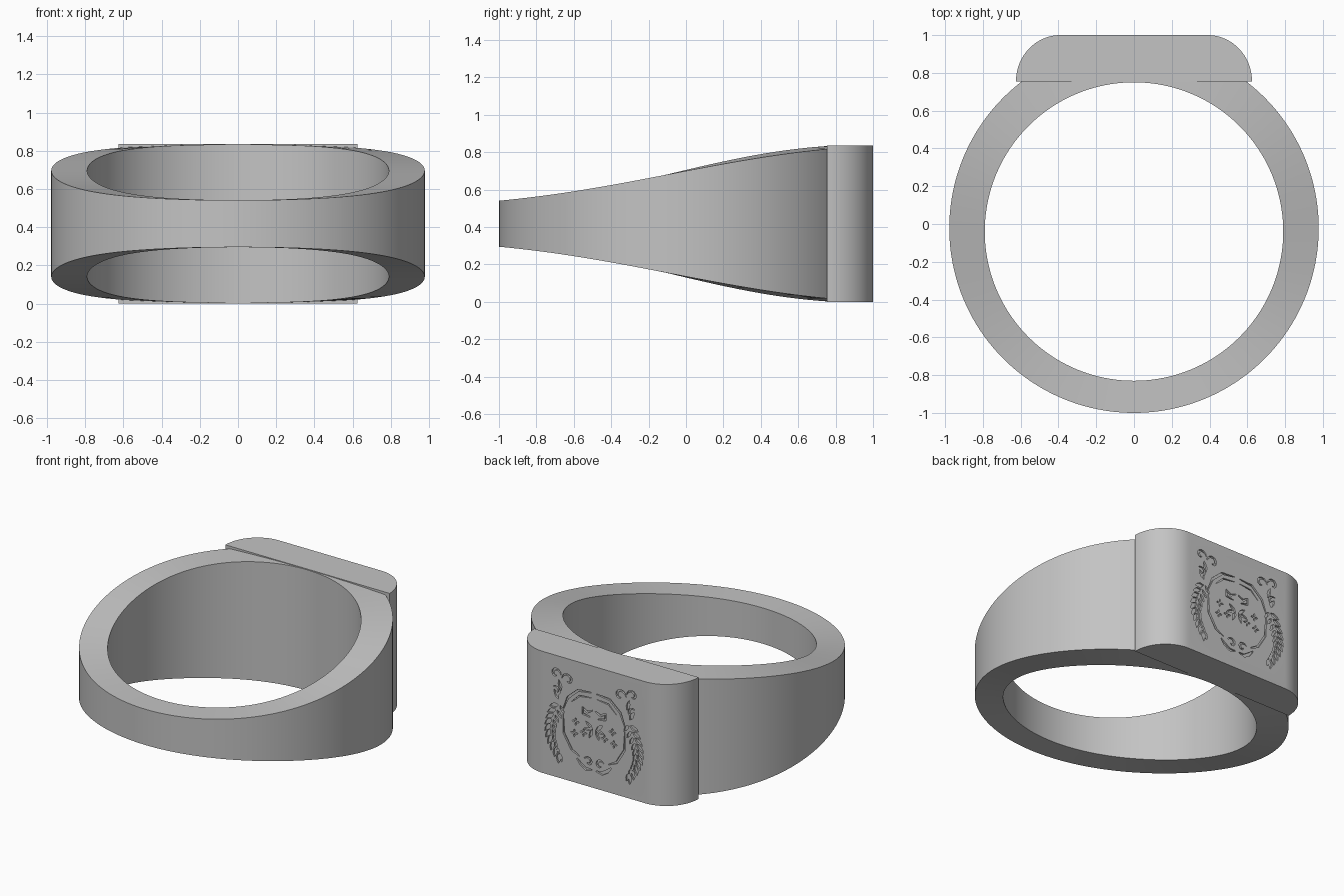
import bpy, bmesh
from math import sin, cos, pi, radians

cube = bpy.data.objects.get("Cube")
if cube:
    bpy.data.objects.remove(cube, do_unlink=True)

MID = 0.418    # mid height of the ring
FACE_Y = 1.0   # flat face of the signet plate

metal = bpy.data.materials.new("grey metal")
metal.use_nodes = True
GREY = (0.55, 0.55, 0.55, 1)
metal.diffuse_color = GREY
metal.node_tree.nodes["Principled BSDF"].inputs["Base Color"].default_value = GREY


def finish(bm, name):
    bmesh.ops.recalc_face_normals(bm, faces=bm.faces)
    mesh = bpy.data.meshes.new(name)
    bm.to_mesh(mesh)
    bm.free()
    mesh.materials.append(metal)
    obj = bpy.data.objects.new(name, mesh)
    bpy.context.collection.objects.link(obj)
    return obj


def smooth(obj):
    bpy.ops.object.select_all(action="DESELECT")
    obj.select_set(True)
    bpy.context.view_layer.objects.active = obj
    bpy.ops.object.shade_smooth_by_angle(angle=radians(30))


# Band: round hoop that grows taller toward the plate
def half_height(s):
    return 0.269 + 0.073 * (s + sin(s * pi / 2)) + 0.009 * (1 - s * s)


bm = bmesh.new()
N = 160
sections = []
for i in range(N):
    a = 2 * pi * i / N
    h = half_height(sin(a))
    sections.append([bm.verts.new((r * cos(a), c + r * sin(a), MID + z))
                     for r, c, z in ((0.79, -0.04, -h), (0.978, -0.022, -h),
                                     (0.978, -0.022, h), (0.79, -0.04, h))])
for i in range(N):
    p, q = sections[i], sections[(i + 1) % N]
    for k in range(4):
        m = (k + 1) % 4
        bm.faces.new((p[k], p[m], q[m], q[k]))
smooth(finish(bm, "band"))

# Signet plate: block with two rounded outer corners
bm = bmesh.new()
arc = [(0.39 + 0.235 * cos(t), 0.755 + 0.245 * sin(t))
       for t in (pi / 2 * i / 20 for i in range(21))]
outline = arc + [(-x, y) for x, y in reversed(arc)]
base = bm.faces.new([bm.verts.new((x, y, 0)) for x, y in outline])
top = bmesh.ops.extrude_face_region(bm, geom=[base])["geom"]
bmesh.ops.translate(bm, vec=(0, 0, 2 * MID),
                    verts=[v for v in top if isinstance(v, bmesh.types.BMVert)])
plate = finish(bm, "signet_plate")

# Engraving: shallow prisms cut out of the flat face
cut = bmesh.new()


def prism(points):
    lo = [cut.verts.new((x, FACE_Y - 0.012, z)) for x, z in points]
    hi = [cut.verts.new((x, FACE_Y + 0.02, z)) for x, z in points]
    cut.faces.new(lo)
    cut.faces.new(hi[::-1])
    for i in range(len(lo)):
        j = (i + 1) % len(lo)
        cut.faces.new((lo[i], hi[i], hi[j], lo[j]))


def stroke(points, width):
    """Tapered ribbon along a path, with its mirror image."""
    left, right = [], []
    last = len(points) - 1
    for i, (x, z) in enumerate(points):
        (x0, z0), (x1, z1) = points[max(i - 1, 0)], points[min(i + 1, last)]
        dx, dz = x1 - x0, z1 - z0
        w = width * (0.3 + 0.7 * sin(pi * i / last)) / (dx * dx + dz * dz) ** 0.5 / 2
        left.append((x - dz * w, z + dx * w))
        right.append((x + dz * w, z - dx * w))
    loop = left + right[::-1]
    prism(loop)
    prism([(-x, z) for x, z in loop])


def leaf(x, z, angle, length, width):
    pts = [(0, 0), (0.35, 0.5), (0.7, 0.4), (1, 0), (0.6, -0.4), (0.3, -0.4)]
    ca, sa = cos(angle), sin(angle)
    loop = [(x + u * length * ca - v * width * sa,
             z + u * length * sa + v * width * ca) for u, v in pts]
    prism(loop)
    prism([(-p, q) for p, q in loop])


def curl(x, z, radius, start, turn):
    stroke([(x + radius * (1 - 0.07 * i) * cos(start + turn * i / 10),
             z + radius * (1 - 0.07 * i) * sin(start + turn * i / 10))
            for i in range(11)], 0.016)


# Shield border, broken at top and bottom
stroke([(0.02, 0.65), (0.12, 0.64), (0.2, 0.57), (0.24, 0.47)], 0.016)
stroke([(0.235, 0.45), (0.23, 0.32), (0.17, 0.22), (0.11, 0.19)], 0.016)
stroke([(0.02, 0.615), (0.11, 0.605), (0.17, 0.55)], 0.009)
# Feathered sprays down both sides
for i in range(10):
    t = i / 9
    x, z = 0.27 + 0.06 * sin(pi * t), 0.5 - 0.33 * t
    leaf(x, z, radians(-20 - 70 * t), 0.075, 0.032)
    leaf(x - 0.01, z, radians(-125 + 20 * t), 0.06, 0.024)
# Scrolls at the upper corners
curl(0.2, 0.69, 0.045, 0, 5)
curl(0.29, 0.71, 0.04, pi, -5)
curl(0.29, 0.59, 0.035, 1, 5)
leaf(0.25, 0.6, radians(75), 0.08, 0.026)
leaf(0.27, 0.54, radians(60), 0.07, 0.03)
# Small flowers and central sprig
for x, z in ((0.08, 0.36), (0.14, 0.42), (0.15, 0.34)):
    for k in range(4):
        leaf(x + 0.006 * cos(k * pi / 2), z + 0.006 * sin(k * pi / 2),
             k * pi / 2, 0.022, 0.013)
for angle in (-70, -10, 40):
    leaf(0.012, 0.4, radians(angle), 0.07, 0.024)
stroke([(0.01, 0.53), (0.05, 0.51), (0.085, 0.53), (0.085, 0.49), (0.03, 0.48)], 0.02)
# Ribbon below the shield
curl(0.045, 0.17, 0.034, 0.5, 5)
stroke([(0.015, 0.12), (0.06, 0.115), (0.1, 0.14), (0.13, 0.17)], 0.024)

cutter = finish(cut, "engraving_cutter")
cutter.hide_render = True
mod = plate.modifiers.new("engraving", "BOOLEAN")
mod.operation = "DIFFERENCE"
mod.solver = "EXACT"
mod.use_self = True
mod.object = cutter
bpy.context.view_layer.objects.active = plate
bpy.ops.object.modifier_apply(modifier=mod.name)
bpy.data.objects.remove(cutter, do_unlink=True)
smooth(plate)
